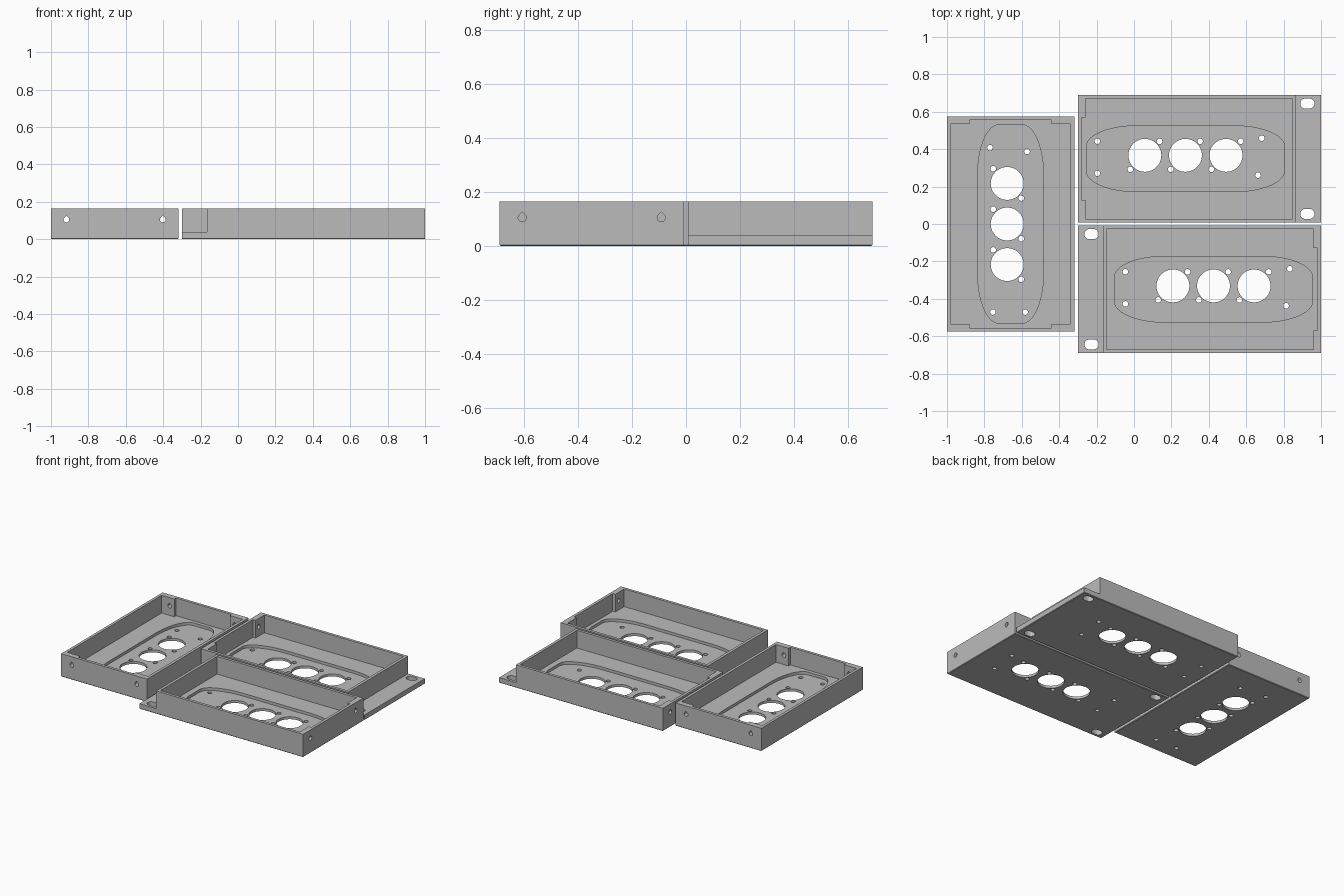
import bpy, bmesh
from math import sin, cos, pi, radians
from mathutils import Matrix, Vector

if "Cube" in bpy.data.objects:
    bpy.data.objects.remove(bpy.data.objects["Cube"])

HEIGHT, FLOOR, RECESS = 0.165, 0.038, 0.018
HALF_W, END = 0.341, 0.575          # half width, end wall distance
ALONG_X = Matrix(((0, 0, 1, 0), (1, 0, 0, 0), (0, 1, 0, 0), (0, 0, 0, 1)))
ALONG_Y = Matrix(((1, 0, 0, 0), (0, 0, -1, 0), (0, 1, 0, 0), (0, 0, 0, 1)))

grey = bpy.data.materials.new("plain grey")
grey.use_nodes = True
grey.diffuse_color = (0.5, 0.5, 0.5, 1)
grey.node_tree.nodes["Principled BSDF"].inputs["Base Color"].default_value = (0.5, 0.5, 0.5, 1)


def rounded(hx, hy, rx, ry, cx=0, cy=0, n=12):
    """Rectangle outline with elliptical corners."""
    pts = []
    for q, (sx, sy) in enumerate(((1, 1), (-1, 1), (-1, -1), (1, -1))):
        for i in range(n + 1):
            a = (q + i / n) * pi / 2
            pts.append((cx + sx * (hx - rx) + rx * cos(a), cy + sy * (hy - ry) + ry * sin(a)))
    return pts


def rect(x0, x1, y0, y1):
    return [(x0, y0), (x1, y0), (x1, y1), (x0, y1)]


def circle(r, x, y, n=12):
    return rounded(r, r, r, r, x, y, n)


def teardrop(r, x, y):
    pts = [(x + r * cos(radians(a)), y + r * sin(radians(a))) for a in range(135, 406, 15)]
    return pts + [(x, y + r * 1.41)]


def prism(name, pts, z0, z1, matrix=Matrix(), chamfer=0):
    """Extrude an outline from z0 to z1, then move it by the matrix."""
    bm = bmesh.new()
    face = bm.faces.new([bm.verts.new((x, y, z0)) for x, y in pts])
    top = bmesh.ops.extrude_face_region(bm, geom=[face])["geom"]
    verts = [v for v in top if isinstance(v, bmesh.types.BMVert)]
    bmesh.ops.translate(bm, verts=verts, vec=Vector((0, 0, z1 - z0)))
    bmesh.ops.remove_doubles(bm, verts=bm.verts[:], dist=1e-5)
    bmesh.ops.transform(bm, matrix=matrix, verts=bm.verts[:])
    bmesh.ops.recalc_face_normals(bm, faces=bm.faces[:])
    if chamfer:
        low = [e for e in bm.edges if all(v.co.z < 1e-4 for v in e.verts)]
        bmesh.ops.bevel(bm, geom=low, offset=chamfer, segments=1, affect='EDGES')
    mesh = bpy.data.meshes.new(name)
    bm.to_mesh(mesh)
    bm.free()
    obj = bpy.data.objects.new(name, mesh)
    bpy.context.collection.objects.link(obj)
    return obj


def tray(name, location, angle=0, side=1, flange=True):
    flip = Matrix.Diagonal((side, 1, 1, 1))
    # Outer block, with a low mounting flange on one end
    if flange:
        far = 0.592
        profile = [(-END, 0), (0.725, 0), (0.725, FLOOR), (far, FLOOR), (far, HEIGHT), (-END, HEIGHT)]
    else:
        far = END
        profile = rect(-END, END, 0, HEIGHT)
    body = prism(name, profile, -HALF_W, HALF_W, flip @ ALONG_Y, 0.004)
    cutters = []

    def cut(pts, z0, z1, matrix=Matrix()):
        cutters.append(prism("cutter", pts, z0, z1, matrix))

    # Main cavity, deeper between the screw blocks at the thick ends
    inner_end = far - 0.02 if flange else END - 0.04
    w = HALF_W - 0.02
    cavity = [(-0.535, -w), (inner_end, -w)]
    if flange:
        cavity += [(inner_end, w)]
    else:
        cavity += [(inner_end, -0.22), (0.555, -0.22), (0.555, 0.22), (inner_end, 0.22), (inner_end, w)]
    cavity += [(-0.535, w), (-0.535, 0.22), (-0.555, 0.22), (-0.555, -0.22), (-0.535, -0.22)]
    cut(cavity, FLOOR, 0.3, flip)
    # Rounded recess in the floor
    cut(rounded(0.53, 0.176, 0.27, 0.112), RECESS, 0.08)
    # Three large openings with a pair of screw holes each
    for x in (-0.217, 0, 0.217):
        cut(circle(0.088, x, 0.018), -0.1, 0.1)
        for s in (-1, 1):
            cut(circle(0.015, x + s * 0.0785, 0.018 + s * 0.075, 4), -0.1, 0.1)
    # Outer mounting holes
    for x, y in ((-0.471, 0.094), (-0.471, -0.078), (0.408, 0.11), (0.388, -0.088)):
        cut(circle(0.015, x, y, 4), -0.1, 0.1)
    # Screw holes in the end walls, slots in the flange
    for y in (-0.2575, 0.2575):
        cut(teardrop(0.015, y, 0.105), -0.7, -0.5, flip @ ALONG_X)
        if flange:
            cut(rounded(0.038, 0.027, 0.027, 0.027, 0.652, 0.295 * (1 if y > 0 else -1), 6), -0.1, 0.1, flip)
        else:
            cut(teardrop(0.015, y, 0.105), 0.5, 0.7, ALONG_X)

    for c in cutters:
        c.hide_render = True
        mod = body.modifiers.new("cut", 'BOOLEAN')
        mod.operation, mod.solver, mod.object = 'DIFFERENCE', 'EXACT', c
    # Bake the cuts and drop the helpers
    graph = bpy.context.evaluated_depsgraph_get()
    mesh = bpy.data.meshes.new_from_object(body.evaluated_get(graph))
    body.modifiers.clear()
    body.data = mesh
    for c in cutters:
        bpy.data.objects.remove(c)
    mesh.materials.clear()
    mesh.materials.append(grey)
    body.location = location
    body.rotation_euler.z = angle
    bpy.ops.object.select_all(action='DESELECT')
    body.select_set(True)
    bpy.context.view_layer.objects.active = body
    bpy.ops.object.shade_smooth_by_angle(angle=radians(30))


tray("left_tray", (-0.66, 0, 0), pi / 2, flange=False)
tray("back_tray", (0.275, 0.349, 0))
tray("front_tray", (0.425, -0.349, 0), side=-1)
